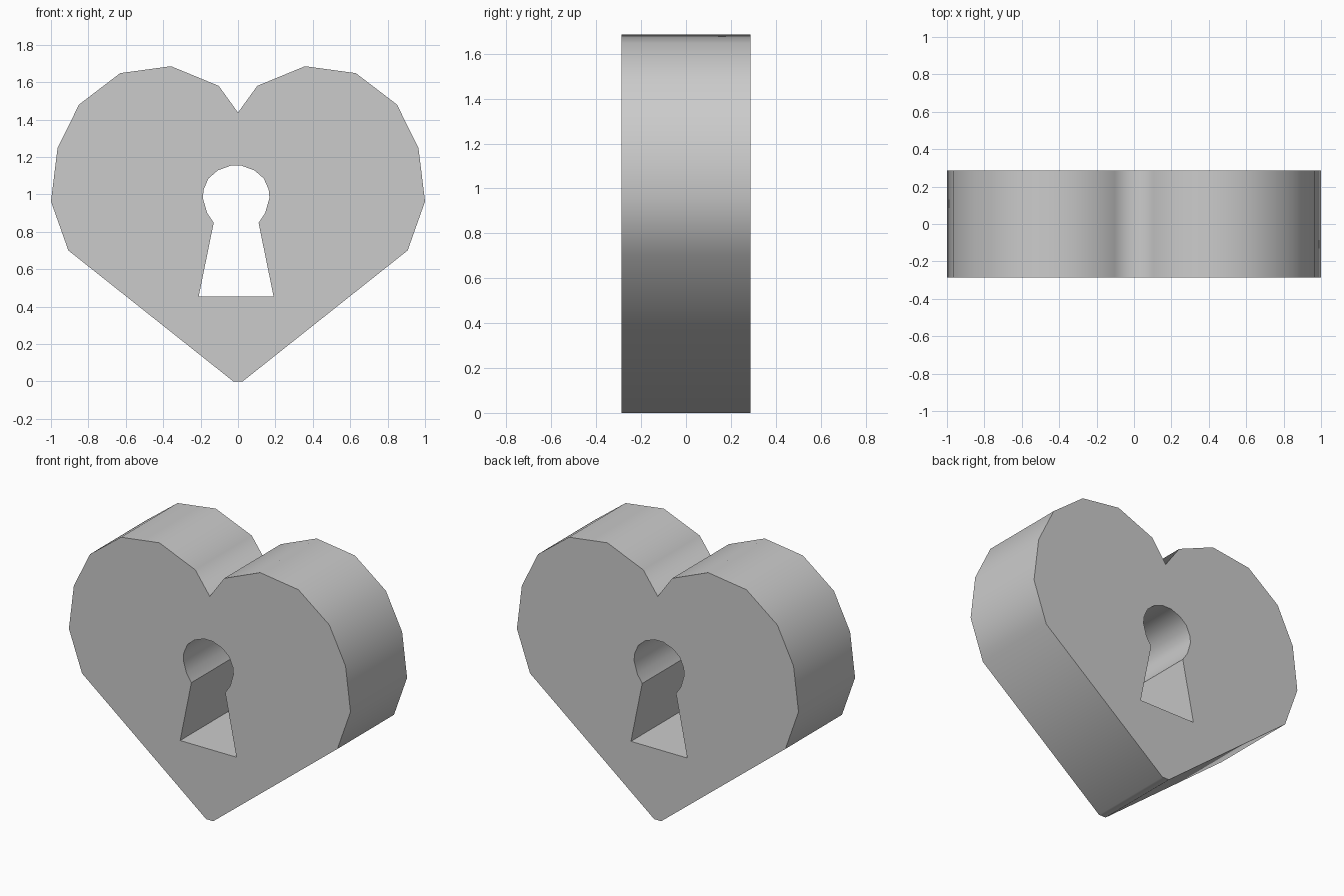
import bpy, bmesh

if "Cube" in bpy.data.objects:
    bpy.data.objects.remove(bpy.data.objects["Cube"])

Y_FRONT, Y_BACK = -0.287, 0.287
HOLE_X = -0.01

# Right halves of the two outlines (x, z)
heart_half = [(0.025, 0), (0.907, 0.70), (1.0, 0.962), (0.965, 1.247),
              (0.85, 1.48), (0.63, 1.648), (0.358, 1.685), (0.103, 1.58)]
keyhole_half = [(0.20, 0.455), (0.12, 0.848), (0.155, 0.90), (0.178, 0.98),
                (0.174, 1.025), (0.148, 1.085), (0.098, 1.128), (0.03, 1.153)]


def mirrored(half, middle=(), cx=0.0):
    """Close a half outline by mirroring it about x = cx."""
    pts = half + list(middle) + [(-x, z) for x, z in reversed(half)]
    return [(x + cx, z) for x, z in pts]


def add_loop(bm, pts):
    vs = [bm.verts.new((x, Y_FRONT, z)) for x, z in pts]
    return [bm.edges.new((vs[i], vs[(i + 1) % len(vs)])) for i in range(len(vs))]


# Heart face with the keyhole left open
bm = bmesh.new()
edges = add_loop(bm, mirrored(heart_half, [(0, 1.437)]))
edges += add_loop(bm, mirrored(keyhole_half, cx=HOLE_X))
bmesh.ops.triangle_fill(bm, edges=edges, use_beauty=True, use_dissolve=False)

# Thickness
ext = bmesh.ops.extrude_face_region(bm, geom=bm.faces[:])
new_verts = [g for g in ext["geom"] if isinstance(g, bmesh.types.BMVert)]
bmesh.ops.translate(bm, verts=new_verts, vec=(0, Y_BACK - Y_FRONT, 0))
bmesh.ops.recalc_face_normals(bm, faces=bm.faces[:])

# Smooth side walls, flat caps, crisp keyhole corners
for f in bm.faces:
    f.smooth = abs(f.normal.y) < 0.5
for e in bm.edges:
    a, b = e.verts
    if abs(a.co.y - b.co.y) < 0.01:
        e.smooth = False
    elif abs(a.co.x) < 0.25 and 0.4 < a.co.z < 0.86:
        e.smooth = False

mesh = bpy.data.meshes.new("heart_lock_body")
bm.to_mesh(mesh)
bm.free()
body = bpy.data.objects.new("heart_lock_body", mesh)
bpy.context.collection.objects.link(body)
